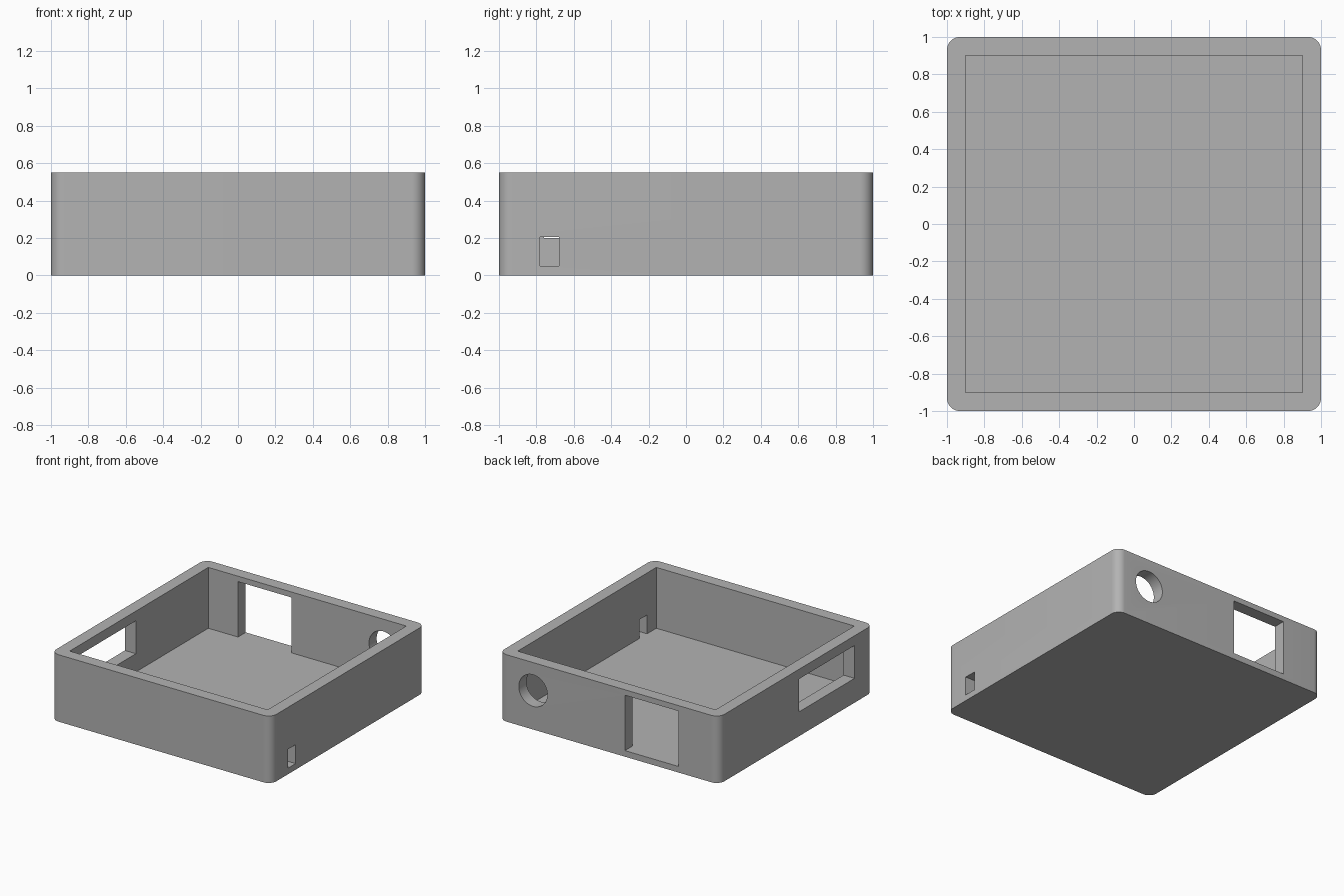
import bpy, bmesh, math
from mathutils import Matrix, Vector

old = bpy.data.objects.get("Cube")
if old:
    bpy.data.objects.remove(old, do_unlink=True)

HEIGHT, FLOOR, INNER, CORNER = 0.55, 0.05, 0.90, 0.07

grey = bpy.data.materials.new("plain_grey")
grey.use_nodes = True
colour = (0.45, 0.45, 0.45, 1)
grey.diffuse_color = colour
grey.node_tree.nodes["Principled BSDF"].inputs["Base Color"].default_value = colour


def new_object(name, bm):
    bmesh.ops.recalc_face_normals(bm, faces=bm.faces)
    mesh = bpy.data.meshes.new(name)
    bm.to_mesh(mesh)
    bm.free()
    mesh.materials.append(grey)
    obj = bpy.data.objects.new(name, mesh)
    bpy.context.collection.objects.link(obj)
    return obj


def box(name, low, high, corner=0):
    low, high = Vector(low), Vector(high)
    bm = bmesh.new()
    place = Matrix.Translation((low + high) / 2) @ Matrix.Diagonal((*(high - low), 1))
    bmesh.ops.create_cube(bm, size=1, matrix=place)
    if corner:
        upright = [e for e in bm.edges
                   if abs(e.verts[0].co.z - e.verts[1].co.z) > 0.1]
        bmesh.ops.bevel(bm, geom=upright, offset=corner, segments=10,
                        profile=0.5, affect='EDGES')
    return new_object(name, bm)


def round_cutter(name, x, z, radius):
    bm = bmesh.new()
    place = Matrix.Translation((x, 0.95, z)) @ Matrix.Rotation(math.pi / 2, 4, 'X')
    bmesh.ops.create_cone(bm, cap_ends=True, segments=48, radius1=radius,
                          radius2=radius, depth=0.3, matrix=place)
    return new_object(name, bm)


# Solid block with rounded upright corners
case = box("open_case", (-1, -1, 0), (1, 1, HEIGHT), CORNER)

# Square-cornered cavity, back window and round hole, left window, right slot
cutters = [
    box("cavity_cutter", (-INNER, -INNER, FLOOR), (INNER, INNER, 1)),
    box("back_window_cutter", (-0.63, 0.8, FLOOR), (-0.145, 1.1, 0.505)),
    round_cutter("round_hole_cutter", 0.69, 0.32, 0.13),
    box("side_window_cutter", (-1.1, -0.76, 0.20), (-0.8, -0.04, 0.47)),
    box("slot_cutter", (0.8, -0.78, FLOOR), (1.1, -0.68, 0.205)),
]
bpy.context.view_layer.objects.active = case
for cutter in cutters:
    cutter.hide_render = True
    mod = case.modifiers.new(cutter.name, 'BOOLEAN')
    mod.operation = 'DIFFERENCE'
    mod.solver = 'EXACT'
    mod.object = cutter
    bpy.ops.object.modifier_apply(modifier=mod.name)
    bpy.data.objects.remove(cutter, do_unlink=True)

# Smooth the rounded corners and the hole, keep the other edges crisp
bpy.ops.object.select_all(action='DESELECT')
case.select_set(True)
bpy.ops.object.shade_smooth_by_angle(angle=math.radians(30))
